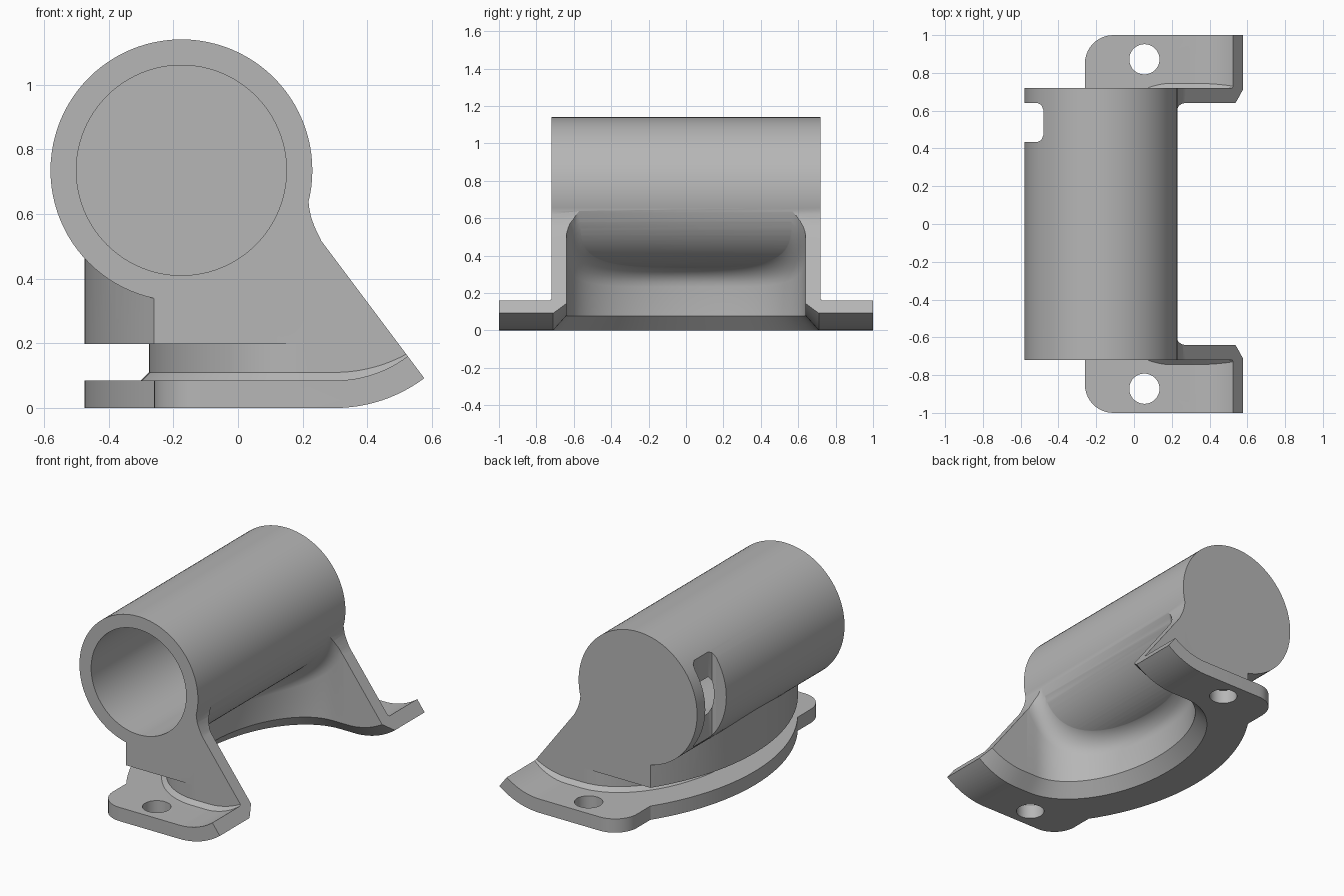
import bpy, bmesh
from math import sin, cos, asin, sqrt, pi, radians
from mathutils import Matrix

if "Cube" in bpy.data.objects:
    bpy.data.objects.remove(bpy.data.objects["Cube"], do_unlink=True)

TUBE_X, TUBE_Z, TUBE_R, BORE_R, HALF = -0.175, 0.735, 0.405, 0.325, 0.72
BEND_X, BEND_R, BEND_END = 0.3, 0.46, asin(0.6)   # upward bend of the foot
PLATE = 0.085

grey = bpy.data.materials.new("plain_grey")
grey.use_nodes = True
grey.diffuse_color = (0.47, 0.47, 0.47, 1)
grey.node_tree.nodes["Principled BSDF"].inputs["Base Color"].default_value = (0.47, 0.47, 0.47, 1)


def finish(name, bm):
    bmesh.ops.recalc_face_normals(bm, faces=bm.faces[:])
    mesh = bpy.data.meshes.new(name)
    bm.to_mesh(mesh)
    bm.free()
    mesh.materials.append(grey)
    obj = bpy.data.objects.new(name, mesh)
    bpy.context.collection.objects.link(obj)
    return obj


def loft(name, rings):
    """Closed solid through rings of equal length."""
    bm = bmesh.new()
    loops = [[bm.verts.new(p) for p in ring] for ring in rings]
    n = len(loops[0])
    for low, high in zip(loops, loops[1:]):
        for i in range(n):
            j = (i + 1) % n
            bm.faces.new((low[i], low[j], high[j], high[i]))
    bm.faces.new(loops[0][::-1])
    bm.faces.new(loops[-1])
    return finish(name, bm)


def plan_prism(name, outline, z0, z1):
    return loft(name, [[(x, y, z) for x, y in outline] for z in (z0, z1)])


def side_prism(name, profile, half):
    return loft(name, [[(x, y, z) for x, z in profile] for y in (-half, half)])


def cylinder(name, r, centre, depth, along_y=False, segments=96):
    bm = bmesh.new()
    turn = Matrix.Rotation(pi / 2, 4, 'X') if along_y else Matrix()
    bmesh.ops.create_cone(bm, cap_ends=True, segments=segments, radius1=r, radius2=r,
                          depth=depth, matrix=Matrix.Translation(centre) @ turn)
    return finish(name, bm)


def combine(target, tool, operation):
    mod = target.modifiers.new("join", 'BOOLEAN')
    mod.operation, mod.solver, mod.object = operation, 'EXACT', tool
    bpy.context.view_layer.objects.active = target
    bpy.ops.object.modifier_apply(modifier=mod.name)
    bpy.data.objects.remove(tool, do_unlink=True)


def bend(r):
    return [(BEND_X + r * sin(BEND_END * i / 12), BEND_R - r * cos(BEND_END * i / 12))
            for i in range(13)]


def floor(x):
    return BEND_R - sqrt(BEND_R ** 2 - max(0, x - BEND_X) ** 2)


def under_tube(x, r):
    return TUBE_Z - sqrt(max(0, r * r - (x - TUBE_X) ** 2))


def u_ring(a, b, height):
    """Half ellipse opening to +x, with straight sides; height is a function of x."""
    half = [(0.2 + 0.5 * (1 - i / 20), b) for i in range(20)]
    half += [(0.2 - a * sin(pi / 2 * i / 24), b * cos(pi / 2 * i / 24)) for i in range(24)]
    pts = half + [(0.2 - a, 0)] + [(x, -y) for x, y in reversed(half)]
    return [(x, y, height(x)) for x, y in pts]


# Bowed rear edge shared by the foot and the block above it
BOW_R = 1.313
bow_end = asin(HALF / BOW_R)
bow = [(-0.475 + BOW_R * (1 - cos(t)), BOW_R * sin(t))
       for t in (bow_end * (1 - i / 12) for i in range(25))]

# Foot plate, bent upwards on one side, with rounded tabs and bolt holes
tab = [(0.7, 1.0)] + [(-0.11 - 0.15 * sin(t), 0.85 + 0.15 * cos(t))
                      for t in (pi / 2 * i / 10 for i in range(11))]
outline = tab + bow + [(x, -y) for x, y in reversed(tab)]
bracket = side_prism("saddle_bracket",
                     [(-0.6, 0)] + bend(BEND_R) + bend(BEND_R - PLATE)[::-1] + [(-0.6, PLATE)], 1.1)
combine(bracket, plan_prism("foot_outline", outline, -0.1, 0.5), 'INTERSECT')
for side in (-1, 1):
    combine(bracket, cylinder("bolt_hole", 0.08, (0.055, side * 0.872, 0.1), 0.6, segments=48),
            'DIFFERENCE')

# Curved neck with a small skirt at its foot
A, B = 0.475, HALF
neck = loft("neck", [
    u_ring(A + 0.025, B + 0.025, lambda x: -0.1),
    u_ring(A + 0.025, B + 0.025, lambda x: floor(x) + PLATE),
    u_ring(A, B, lambda x: floor(x) + 0.11),
    u_ring(A, B, lambda x: 0.7)])

# Overhanging block behind the neck, above the strap gap
block = plan_prism("block", [(0.2, HALF)] + bow + [(0.2, -HALF)], 0.198, 0.7)
combine(neck, block, 'UNION')

# Trim the neck to its sloping side outline
end_x, end_z = BEND_X + BEND_R * 0.6, BEND_R - BEND_R * 0.8
slope = [(end_x - 0.6 * t, end_z + 0.8 * t) for t in (0.49, 0.53)]
trim = [(-0.6, 0.04)] + bend(BEND_R - 0.04) + slope + [
    (0.237, 0.56), (0.226, 0.59), (0.22, 0.62), (0.217, 0.65), (0.0, 0.72), (-0.6, 0.72)]
combine(neck, side_prism("neck_trim", trim, 1.1), 'INTERSECT')
combine(bracket, neck, 'UNION')

# Hollow under the tube: chamfered mouth, filleted where it meets the tube
a, b, fillet = 0.39, 0.64, 0.1
rings = [u_ring(a + 0.07, b + 0.07, lambda x: -0.1),
         u_ring(a + 0.07, b + 0.07, floor),
         u_ring(a, b, lambda x: floor(x) + 0.078)]
for i in range(7):
    t = pi / 2 * i / 6
    inset, r = fillet * (1 - cos(t)), TUBE_R - 0.003 + fillet * (1 - sin(t))
    rings.append(u_ring(a - inset, b - inset, lambda x, r=r: under_tube(x, r)))
rings.append(u_ring(a - fillet, b - fillet, lambda x: 0.9))
combine(bracket, loft("hollow", rings), 'DIFFERENCE')

# Tube, closed at the back, with a side window
combine(bracket, cylinder("tube", TUBE_R, (TUBE_X, 0, TUBE_Z), 2 * HALF, True), 'UNION')
combine(bracket, cylinder("bore", BORE_R, (TUBE_X, -0.08, TUBE_Z), 2 * HALF, True), 'DIFFERENCE')
window = [(-0.7, 0.435), (-0.51, 0.435), (-0.49, 0.445), (-0.48, 0.47),
          (-0.48, 0.605), (-0.49, 0.63), (-0.51, 0.64), (-0.7, 0.64)]
combine(bracket, plan_prism("window", window, 0.4, 1.1), 'DIFFERENCE')

# Smooth the curved faces, keep hard edges
bpy.ops.object.select_all(action='DESELECT')
bracket.select_set(True)
bpy.context.view_layer.objects.active = bracket
bpy.ops.object.shade_smooth_by_angle(angle=radians(25))
